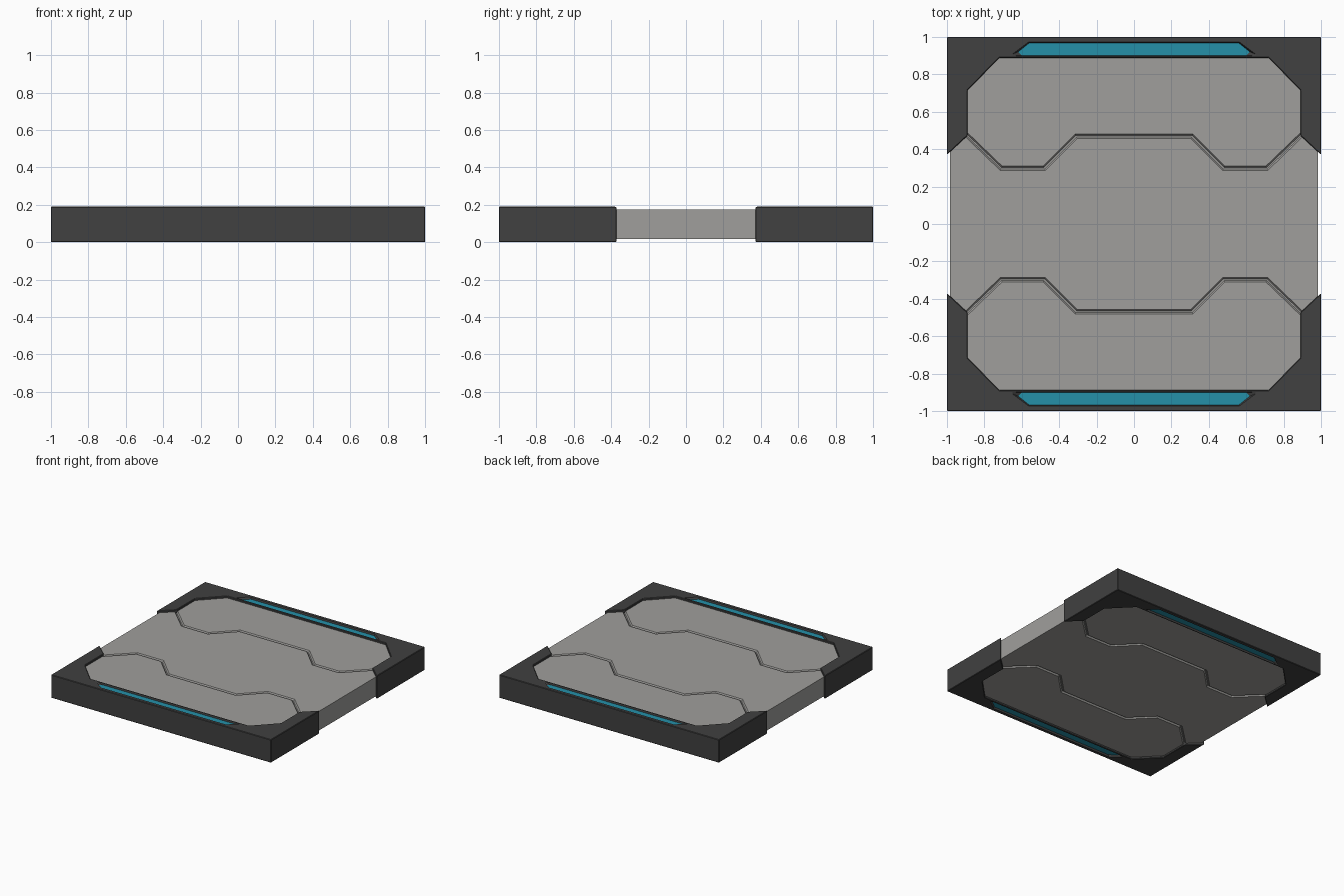
import bpy, bmesh
from mathutils import Vector

if "Cube" in bpy.data.objects:
    bpy.data.objects.remove(bpy.data.objects["Cube"])

MID = 0.095      # half height of the frame; every part is symmetric about this level
PANEL = 0.079    # half height of the floor panels
GROOVE = 0.012   # groove half width


def material(name, col):
    m = bpy.data.materials.new(name)
    m.diffuse_color = (*col, 1)
    m.use_nodes = True
    m.node_tree.nodes["Principled BSDF"].inputs["Base Color"].default_value = m.diffuse_color
    return m


dark = material("dark_grey", (0.052, 0.052, 0.052))
grey = material("light_grey", (0.35, 0.345, 0.332))
teal = material("teal", (0.018, 0.28, 0.395))


def finish(name, bm, mat):
    bmesh.ops.recalc_face_normals(bm, faces=bm.faces)
    me = bpy.data.meshes.new(name)
    bm.to_mesh(me)
    bm.free()
    ob = bpy.data.objects.new(name, me)
    ob.location.z = MID
    bpy.context.collection.objects.link(ob)
    if mat:
        me.materials.append(mat)
    return ob


def loft(name, low, high, z0, z1, mat):
    """Solid between two outlines with the same number of points."""
    bm = bmesh.new()
    a = [bm.verts.new((p[0], p[1], z0)) for p in low]
    b = [bm.verts.new((p[0], p[1], z1)) for p in high]
    bm.faces.new(a[::-1])
    bm.faces.new(b)
    n = len(a)
    for i in range(n):
        bm.faces.new((a[i], a[(i + 1) % n], b[(i + 1) % n], b[i]))
    return finish(name, bm, mat)


def mirror(ob, y=False, z=False):
    m = ob.modifiers.new("mirror", 'MIRROR')
    m.use_axis = (False, y, z)
    m.use_clip = False
    m.use_mirror_merge = False
    # mirror in y about the world centre and in z about the middle level
    return ob


def both_sides(right):
    """Close a right-hand half outline with its left-hand reflection."""
    return right + [(-x, y) for x, y in reversed(right)]


def offset(path, d):
    """Shift an open path sideways with mitred corners (positive = +y)."""
    pts = [Vector(p) for p in path]
    out = []
    for i, p in enumerate(pts):
        dirs = []
        if i > 0:
            dirs.append((p - pts[i - 1]).normalized())
        if i < len(pts) - 1:
            dirs.append((pts[i + 1] - p).normalized())
        ns = [Vector((-t.y, t.x)) for t in dirs]
        m = sum(ns, Vector((0, 0))).normalized()
        out.append(tuple(p + m * (d / m.dot(ns[0]))))
    return out


# slot cutter and lit strips
slot_top = both_sides([(0.65, 0.898), (0.65, 0.908), (0.565, 0.972)])
slot_low = both_sides([(0.60, 0.902), (0.62, 0.920), (0.56, 0.968)])
cutter = mirror(loft("slot_cutter", slot_low, slot_top, MID - 0.018, MID + 0.0005, None), z=True)
cutter.hide_render = True
cutter.hide_viewport = True
strip = loft("light_strip", slot_low, slot_low, MID - 0.022, MID - 0.014, teal)
mirror(strip, y=True, z=True)

# C-shaped end frames
outline = both_sides([(0.72, 0.888), (0.89, 0.715), (0.89, 0.472), (1, 0.37), (1, 1)])
frame = loft("end_frame", outline, outline, -MID, MID, dark)
bev = frame.modifiers.new("bevel", 'BEVEL')
bev.width = 0.004
bev.segments = 1
cut = frame.modifiers.new("slots", 'BOOLEAN')
cut.object = cutter
cut.operation = 'DIFFERENCE'
cut.solver = 'EXACT'
mirror(frame, y=True)

# stepped seam between centre and end panels, running left to right
half = [(0.31, 0.468), (0.48, 0.298), (0.71, 0.298), (0.93, 0.510)]
seam = [(-x, y) for x, y in reversed(half)] + half
near = offset(seam, -GROOVE)
far = offset(seam, GROOVE)

# centre panel
back = [(-0.985, 0.46)] + near + [(0.985, 0.46)]
centre = back + [(x, -y) for x, y in reversed(back)]
loft("centre_panel", centre, centre, -PANEL, PANEL, grey)

# end panels, tucked slightly into the frames
end = far + [(0.90, 0.72), (0.725, 0.893), (-0.725, 0.893), (-0.90, 0.72)]
mirror(loft("end_panel", end, end, -PANEL, PANEL, grey), y=True)

# sloped groove along the seam, on both faces
bm = bmesh.new()
rows = []
for d, z in ((-GROOVE, PANEL), (-GROOVE / 3, PANEL - 0.012),
             (GROOVE / 3, PANEL - 0.012), (GROOVE, PANEL)):
    rows.append([bm.verts.new((x, y, z)) for x, y in offset(seam, d)])
for r, s in zip(rows, rows[1:]):
    for i in range(len(r) - 1):
        bm.faces.new((r[i], r[i + 1], s[i + 1], s[i]))
mirror(finish("seam_groove", bm, grey), y=True, z=True)
